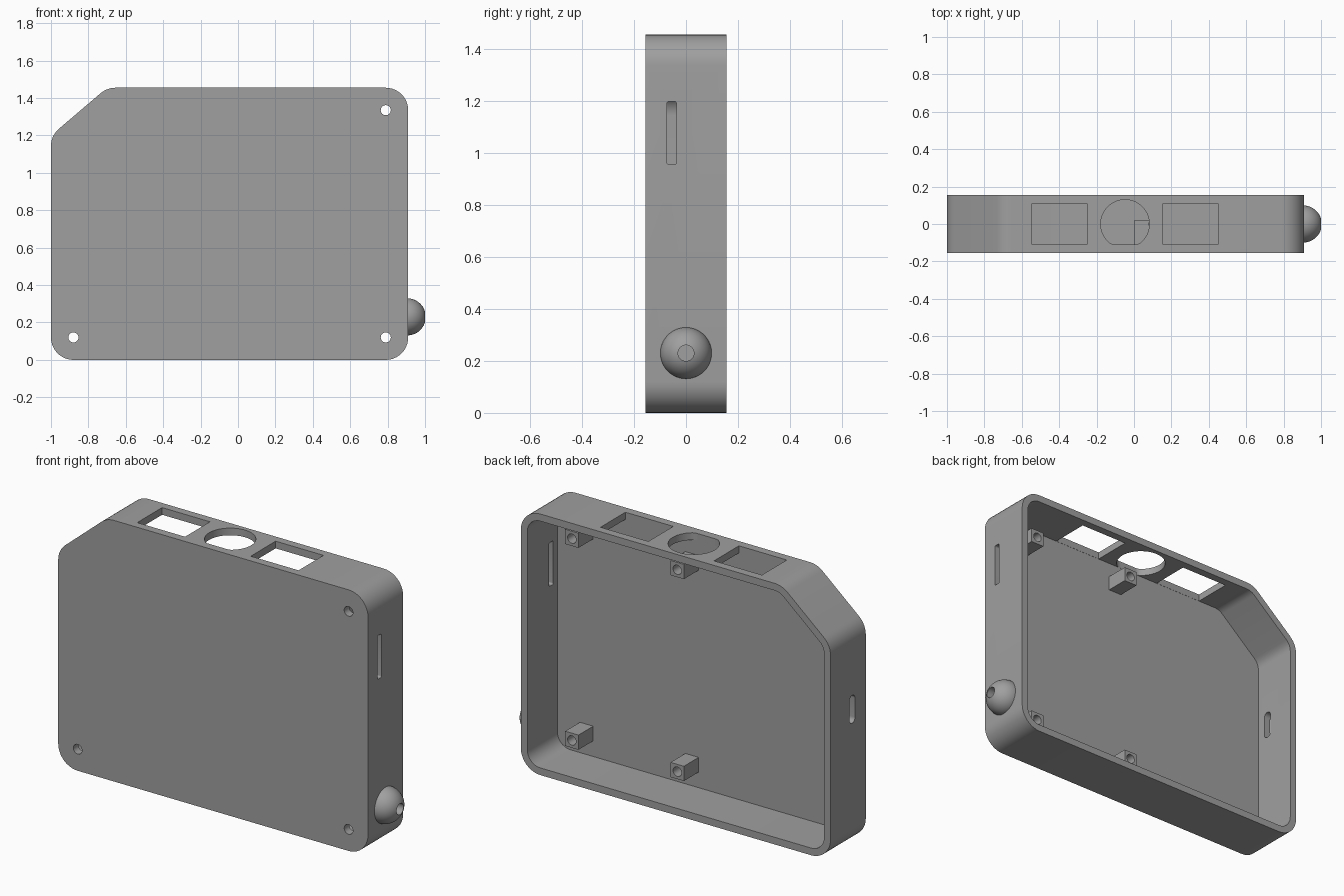
import bpy, bmesh, math

if "Cube" in bpy.data.objects:
    bpy.data.objects.remove(bpy.data.objects["Cube"])

mat = bpy.data.materials.new("grey_plastic")
mat.diffuse_color = (0.35, 0.35, 0.35, 1)
mat.use_nodes = True
mat.node_tree.nodes["Principled BSDF"].inputs["Base Color"].default_value = mat.diffuse_color

PLACE = {'x': lambda u, v, w: (w, u, v),
         'y': lambda u, v, w: (u, w, v),
         'z': lambda u, v, w: (u, v, w)}


def finish(name, bm):
    bmesh.ops.recalc_face_normals(bm, faces=bm.faces)
    me = bpy.data.meshes.new(name)
    bm.to_mesh(me)
    bm.free()
    me.materials.append(mat)
    ob = bpy.data.objects.new(name, me)
    bpy.context.collection.objects.link(ob)
    return ob


def prism(name, pts, axis, lo, hi):
    """Extrude a 2D outline along an axis."""
    bm = bmesh.new()
    a, b = ([bm.verts.new(PLACE[axis](u, v, w)) for u, v in pts] for w in (lo, hi))
    bm.faces.new(a)
    bm.faces.new(b)
    for i in range(len(pts)):
        j = (i + 1) % len(pts)
        bm.faces.new((a[i], a[j], b[j], b[i]))
    return finish(name, bm)


def arc(cx, cy, r, a0, a1, n):
    return [(cx + r * math.cos(math.radians(a0 + (a1 - a0) * i / n)),
             cy + r * math.sin(math.radians(a0 + (a1 - a0) * i / n))) for i in range(n + 1)]


def circle(cx, cy, r, n=32):
    return arc(cx, cy, r, 0, 360, n)[:-1]


def rect(x0, x1, y0, y1):
    return [(x0, y0), (x1, y0), (x1, y1), (x0, y1)]


def slot(cx, y0, y1, w, r):
    """Upright rectangle with rounded corners."""
    x0, x1 = cx - w / 2 + r, cx + w / 2 - r
    return (arc(x1, y1 - r, r, 0, 90, 6) + arc(x0, y1 - r, r, 90, 180, 6)
            + arc(x0, y0 + r, r, 180, 270, 6) + arc(x1, y0 + r, r, 270, 360, 6))


def outline(r):
    """Case outline: rounded corners and one clipped corner."""
    return (arc(0.79, 0.12, r, 270, 360, 10) + arc(0.79, 1.335, r, 0, 90, 10)
            + arc(-0.656, 1.335, r, 90, 130.4, 6) + arc(-0.88, 1.144, r, 130.4, 180, 6)
            + arc(-0.88, 0.12, r, 180, 270, 10))


def cut(ob, cutters):
    bpy.context.view_layer.objects.active = ob
    for c in cutters:
        c.hide_render = True
        m = ob.modifiers.new("cut", 'BOOLEAN')
        m.operation, m.solver, m.object = 'DIFFERENCE', 'EXACT', c
        bpy.ops.object.modifier_apply(modifier=m.name)
        bpy.data.objects.remove(c)


def smooth(ob):
    bpy.ops.object.select_all(action='DESELECT')
    ob.select_set(True)
    bpy.context.view_layer.objects.active = ob
    bpy.ops.object.shade_smooth_by_angle(angle=math.radians(25))


# Open-backed case shell
case = prism("case_shell", outline(0.12), 'y', -0.155, 0.155)
cutters = [prism("cavity", outline(0.08), 'y', -0.11, 0.3)]

# Screw holes in the front plate
for x, z in ((0.79, 1.335), (0.79, 0.12), (-0.88, 0.12)):
    cutters.append(prism("screw_hole", circle(x, z, 0.027, 24), 'y', -0.3, -0.05))

# Two windows and a round opening in the top wall
for x0, x1 in ((-0.545, -0.25), (0.155, 0.45)):
    cutters.append(prism("top_window", rect(x0, x1, -0.109, 0.11), 'z', 1.36, 1.6))
ring = [(x, max(y, -0.109)) for x, y in circle(-0.048, 0, 0.13, 48)]
cutters.append(prism("round_opening", ring, 'z', 1.36, 1.6))

# Side slots
cutters.append(prism("card_slot", slot(-0.055, 0.955, 1.198, 0.036, 0.008), 'x', 0.8, 1.1))
cutters.append(prism("port_slot", slot(-0.035, 0.695, 0.85, 0.05, 0.0245), 'x', -1.1, -0.9))
cut(case, cutters)
smooth(case)

# Square standoffs with blind screw holes
for x in (0.04, 0.69):
    for z in (0.168, 1.293):
        post = prism("standoff", rect(x - 0.041, x + 0.041, z - 0.041, z + 0.041),
                     'y', -0.13, 0.02)
        cut(post, [prism("bore", circle(x, z, 0.026, 24), 'y', -0.09, 0.1)])
        smooth(post)

# Domed side knob with a recessed centre
bm = bmesh.new()
profile = arc(0.905, 0, 0.099, 90, 18, 14)
profile += [(0.93, profile[-1][1]), (0.93, 0)]
verts = [bm.verts.new((x, 0, r)) for x, r in profile]
edges = [bm.edges.new(p) for p in zip(verts, verts[1:])]
bmesh.ops.spin(bm, geom=verts + edges, cent=(0, 0, 0), axis=(1, 0, 0),
               angle=math.tau, steps=40)
bmesh.ops.remove_doubles(bm, verts=bm.verts, dist=1e-5)
bmesh.ops.translate(bm, verts=bm.verts, vec=(0, 0, 0.23))
knob = finish("side_knob", bm)
smooth(knob)
